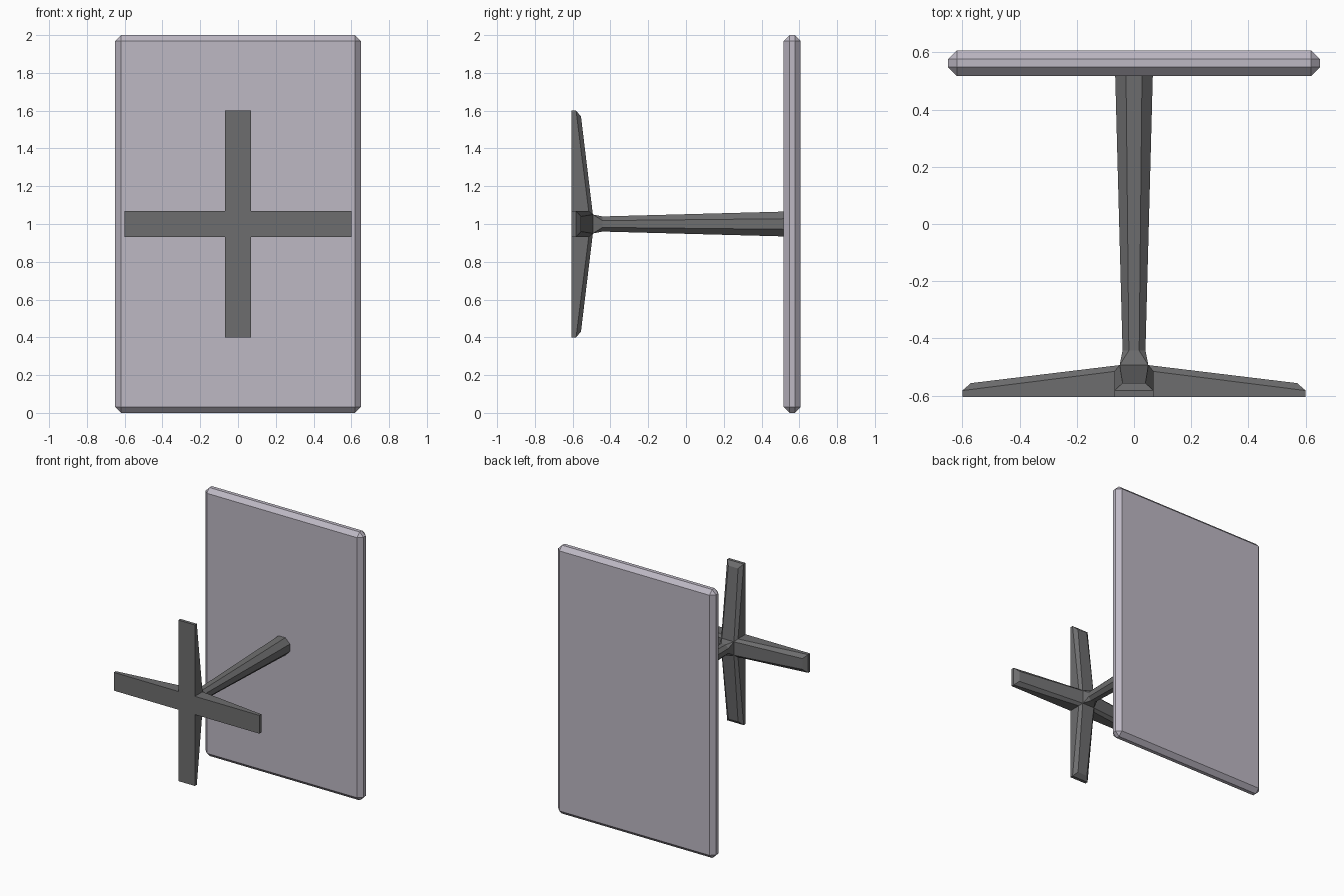
import bpy
import bmesh
from mathutils import Vector, Matrix

if "Cube" in bpy.data.objects:
    bpy.data.objects.remove(bpy.data.objects["Cube"])


def material(name, colour):
    m = bpy.data.materials.new(name)
    m.diffuse_color = (*colour, 1)
    m.use_nodes = True
    m.node_tree.nodes["Principled BSDF"].inputs["Base Color"].default_value = m.diffuse_color
    return m


def finish(name, bm, mat):
    bmesh.ops.remove_doubles(bm, verts=bm.verts, dist=0.0005)
    bmesh.ops.recalc_face_normals(bm, faces=bm.faces)
    me = bpy.data.meshes.new(name)
    bm.to_mesh(me)
    bm.free()
    me.materials.append(mat)
    ob = bpy.data.objects.new(name, me)
    bpy.context.collection.objects.link(ob)
    return ob


pale = material("pale lavender grey", (0.51, 0.48, 0.55))
dark = material("dark grey", (0.155, 0.155, 0.158))

# Table top: a chamfered slab standing on edge
bm = bmesh.new()
bmesh.ops.create_cube(bm, size=1, matrix=Matrix.Translation((0, 0.562, 1)) @
                      Matrix.Diagonal((1.3, 0.09, 2.0, 1)))
bmesh.ops.bevel(bm, geom=bm.edges[:], offset=0.031, segments=1,
                affect='EDGES', profile=0.5)
finish("table_top", bm, pale)

# Pedestal: four identical tapered feet, a neck and an eight-sided column
W = 0.068                                  # foot half width
NARROW, WIDE = -0.442, 0.53                # column ends along y
bm = bmesh.new()


def octagon_pair(h, f, y):
    """Octagon corners either side of the -45 and +45 degree diagonals."""
    return [(h, y, -f), (h, y, f), (f, y, h)]


for i in range(4):
    rot = Matrix.Rotation(i * 1.5707963, 3, 'Y')

    def face(*pts):
        bm.faces.new([bm.verts.new(rot @ Vector(p) + Vector((0, 0, 1))) for p in pts])

    # foot cross-sections at the root and at the tip
    root = [(W, -0.605, -W), (W, -0.515, -W), (0.05, -0.493, -0.05),
            (0.05, -0.493, 0.05), (W, -0.515, W), (W, -0.605, W)]
    tip = [(0.6, -0.605, -W), (0.6, -0.582, -W), (0.57, -0.556, -0.04),
           (0.57, -0.556, 0.04), (0.6, -0.582, W), (0.6, -0.605, W)]
    for a in range(6):
        b = (a + 1) % 6
        face(root[a], root[b], tip[b], tip[a])
    face(tip[0], tip[1], tip[4], tip[5])
    face(tip[1], tip[2], tip[3], tip[4])

    # neck from the square hub to the column
    n = octagon_pair(0.04, 0.018, NARROW)
    w = octagon_pair(0.066, 0.028, WIDE)
    face(root[2], root[3], n[1], n[0])
    face(root[3], n[2], n[1])
    # column sides
    face(n[0], n[1], w[1], w[0])
    face(n[1], n[2], w[2], w[1])
    # quarter of the hub underside
    if i == 0:
        face((-W, -0.605, -W), (W, -0.605, -W), (W, -0.605, W), (-W, -0.605, W))
finish("pedestal_base", bm, dark)
